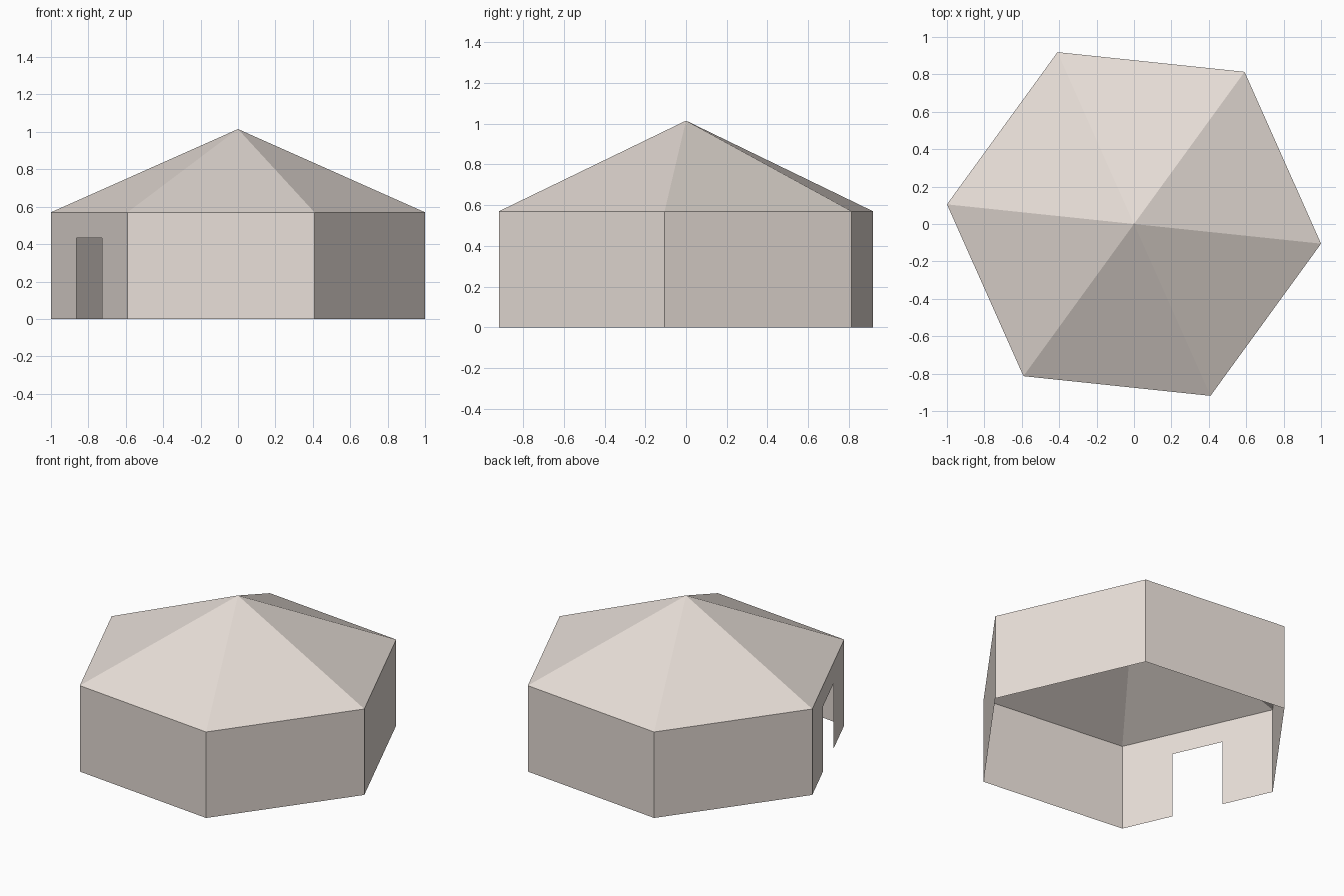
import bpy
import bmesh
from math import cos, sin, radians
from mathutils import Vector

cube = bpy.data.objects.get("Cube")
if cube:
    bpy.data.objects.remove(cube, do_unlink=True)

SIDES = 6
RADIUS = 1.0055
TURN = radians(-6)
EAVE = 0.57
APEX = 1.015
DOOR_HEIGHT = 0.432
DOOR_SIDE = 3

canvas = bpy.data.materials.new("warm_canvas")
canvas.use_nodes = True
COLOR = (0.80, 0.73, 0.68, 1)
canvas.diffuse_color = COLOR
bsdf = next(n for n in canvas.node_tree.nodes if n.type == 'BSDF_PRINCIPLED')
bsdf.inputs["Base Color"].default_value = COLOR
bsdf.inputs["Roughness"].default_value = 0.8


def corner(i, z):
    a = TURN + radians(360 / SIDES) * i
    return Vector((RADIUS * cos(a), RADIUS * sin(a), z))


def build(name, polygons):
    """Make a flat-shaded object from a list of outlines, joined at shared corners."""
    bm = bmesh.new()
    for outline in polygons:
        bm.faces.new([bm.verts.new(p) for p in outline])
    bmesh.ops.remove_doubles(bm, verts=bm.verts, dist=0.0001)
    mesh = bpy.data.meshes.new(name)
    bm.to_mesh(mesh)
    bm.free()
    mesh.materials.append(canvas)
    obj = bpy.data.objects.new(name, mesh)
    bpy.context.collection.objects.link(obj)
    return obj


# Walls: six thin panels, one with an open doorway in its middle third
panels = []
for i in range(SIDES):
    a, b = corner(i, 0), corner(i + 1, 0)
    bottom = [a, b]
    if i == DOOR_SIDE:
        lift = Vector((0, 0, DOOR_HEIGHT))
        left, right = a.lerp(b, 1 / 3), a.lerp(b, 2 / 3)
        bottom = [a, left, left + lift, right + lift, right, b]
    panels.append(bottom + [corner(i + 1, EAVE), corner(i, EAVE)])
build("walls", panels)

# Roof: six triangles rising to a central point, open underneath
peak = Vector((0, 0, APEX))
build("roof", [[corner(i, EAVE), corner(i + 1, EAVE), peak] for i in range(SIDES)])
